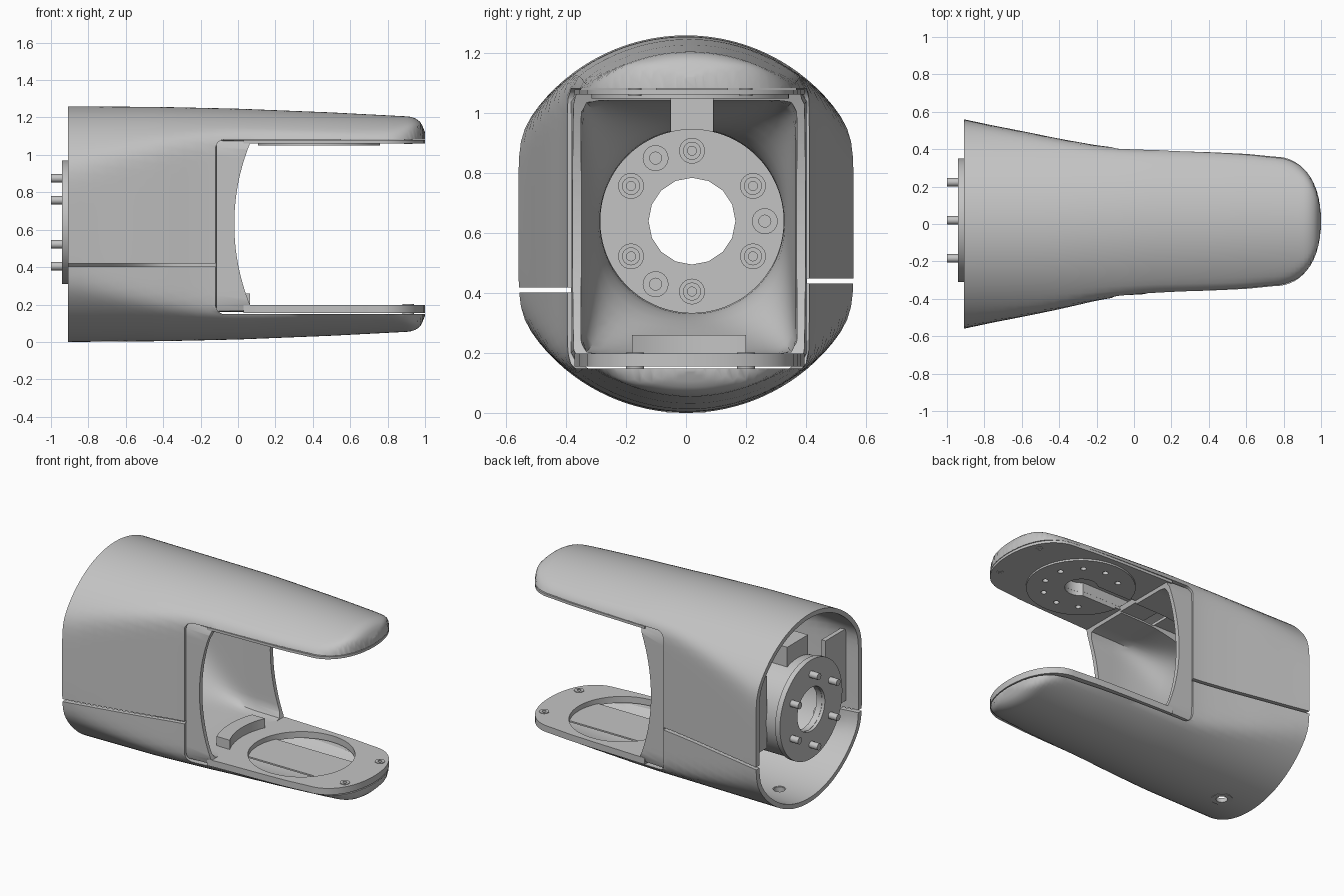
import bpy, bmesh, math
from mathutils import Matrix, Vector

old = bpy.data.objects.get("Cube")
if old:
    bpy.data.objects.remove(old)

grey = bpy.data.materials.new("light_grey")
grey.use_nodes = True
grey.diffuse_color = (0.55, 0.55, 0.55, 1)
grey.node_tree.nodes["Principled BSDF"].inputs["Base Color"].default_value = grey.diffuse_color


# ---------- helpers ----------
def finish(name, bm):
    bmesh.ops.remove_doubles(bm, verts=bm.verts, dist=1e-5)
    bmesh.ops.recalc_face_normals(bm, faces=bm.faces)
    mesh = bpy.data.meshes.new(name)
    bm.to_mesh(mesh)
    bm.free()
    mesh.materials.append(grey)
    ob = bpy.data.objects.new(name, mesh)
    bpy.context.collection.objects.link(ob)
    return ob


def loft(name, rings):
    bm = bmesh.new()
    loops = [[bm.verts.new(p) for p in ring] for ring in rings]
    for a, b in zip(loops, loops[1:]):
        for i in range(len(a)):
            j = (i + 1) % len(a)
            bm.faces.new((a[i], a[j], b[j], b[i]))
    bm.faces.new(loops[0])
    bm.faces.new(loops[-1])
    return finish(name, bm)


def prism(name, outline, z0, z1):
    return loft(name, [[(x, y, z) for x, y in outline] for z in (z0, z1)])


def box(name, lo, hi, bevel=0, axis=1):
    lo, hi = Vector(lo), Vector(hi)
    bm = bmesh.new()
    bmesh.ops.create_cube(bm, size=1, matrix=Matrix.Translation((lo + hi) / 2) @ Matrix.Diagonal((*(hi - lo), 1)))
    if bevel:
        edges = [e for e in bm.edges if abs((e.verts[0].co - e.verts[1].co).normalized()[axis]) > 0.9]
        bmesh.ops.bevel(bm, geom=edges, offset=bevel, segments=6, affect='EDGES', profile=0.5)
    return finish(name, bm)


def tube(name, axis, center, r, lo, hi, hole=0, n=48):
    """Disc or ring around an axis, from lo to hi along it."""
    bm = bmesh.new()
    if hole:
        profile = [(hole, lo), (r, lo), (r, hi), (hole, hi), (hole, lo)]
    else:
        profile = [(0, lo), (r, lo), (r, hi), (0, hi)]

    def point(radius, h, k):
        t = 2 * math.pi * k / n
        p = [center[0] + radius * math.cos(t), center[1] + radius * math.sin(t)]
        p.insert("xyz".index(axis), h)
        return bm.verts.new(p)
    for k in range(n):
        for (ra, ha), (rb, hb) in zip(profile, profile[1:]):
            bm.faces.new([point(ra, ha, k), point(ra, ha, k + 1), point(rb, hb, k + 1), point(rb, hb, k)])
    bmesh.ops.remove_doubles(bm, verts=bm.verts, dist=1e-5)
    bmesh.ops.dissolve_degenerate(bm, dist=1e-6, edges=bm.edges)
    return finish(name, bm)


def combine(ob, tool, op='DIFFERENCE'):
    mod = ob.modifiers.new(op.lower(), 'BOOLEAN')
    mod.object, mod.operation, mod.solver = tool, op, 'EXACT'
    bpy.context.view_layer.objects.active = ob
    bpy.ops.object.modifier_apply(modifier=mod.name)
    bpy.data.objects.remove(tool)


# ---------- outer form ----------
WIDTHS = [(-0.91, .56), (-0.75, .526), (-0.6, .497), (-0.4, .456), (-0.2, .415), (-0.1, .4),
          (0.05, .388), (0.2, .382), (0.4, .376), (0.6, .367), (0.75, .352)]
HEIGHTS = [(-0.91, .63), (-0.4, .626), (0, .617), (0.5, .597), (0.92, .575), (0.955, .563),
           (0.98, .54), (1.0, .49)]


def interp(table, x):
    x = min(max(x, table[0][0]), table[-1][0])
    for (xa, a), (xb, b) in zip(table, table[1:]):
        if x <= xb:
            return a + (b - a) * (x - xa) / (xb - xa)


def half_width(x):
    u = min(max((x - 0.75) / 0.25, 0), 1)
    return max(interp(WIDTHS, x) * (1 - u ** 2.2) ** (1 / 2.2), 0.02)


def mid_y(x):
    return 0.014 * min(max((x + 0.4) / 0.5, 0), 1)


def shell_ring(x, inset=0, n=144):
    w, r = max(half_width(x) - inset, 0.01), interp(HEIGHTS, x) - inset
    p = 36 - 20 * min(max((x - 0.5) / 0.4, 0), 1)
    ring = []
    for k in range(n):
        u = 2 * math.pi * k / n
        t = u + 0.4 * math.sin(2 * u)      # denser towards top and bottom
        d = (r ** -p + (abs(math.cos(t)) / w) ** p) ** (-1 / p)
        ring.append((x, mid_y(x) + d * math.cos(t), 0.63 + d * math.sin(t)))
    return ring


STATIONS = [-0.91 + 1.66 * i / 24 for i in range(25)]
STATIONS += [0.75 + 0.25 * math.sin(math.pi / 2 * i / 14) for i in range(1, 15)]

# Thin shell: hollow, open at the back, forked at the front, split along the sides
shell = loft("outer_shell", [shell_ring(x) for x in STATIONS])
hollow = [-0.95] + [x for x in STATIONS if -0.9 < x < 0.965]
combine(shell, loft("hollow", [shell_ring(x, 0.03) for x in hollow]))
combine(shell, box("mouth", (-0.12, -1, 0.148), (1.4, 1, 1.083), 0.05))
combine(shell, box("right_slit", (-1, -1, 0.402), (0, -0.3, 0.419)))
combine(shell, box("left_slit", (-1, 0.3, 0.432), (0, 1, 0.449)))
combine(shell, tube("screw_hole", 'z', (-0.69, 0), 0.04, -0.1, 0.2))
tube("shell_screw_rim", 'z', (-0.69, 0), 0.065, 0.001, 0.03, 0.035)


# ---------- inner cup: boxy mouth narrowing to a round neck ----------
def cup_ring(x, w, h, p, y=0.01, z=0.62, n=96):
    ring = []
    for k in range(n):
        t = 2 * math.pi * (k + 0.5) / n
        c, s = math.cos(t), math.sin(t)
        d = (abs(c / w) ** p + abs(s / h) ** p) ** (-1 / p)
        ring.append((x, y + d * c, z + d * s))
    return ring


def throat(steps, grow):
    """Rings that blend evenly from the boxy mouth to the round neck."""
    rings = []
    for i in range(steps + 1):
        f = i / steps
        s = f * f * (3 - 2 * f)
        rings.append(cup_ring(-0.118 - 0.56 * f, .356 + grow - .05 * s, .42 + grow - .114 * s,
                              2 + 20 * (1 - f) ** 3, .01 + .01 * s, .62 + .02 * s))
    return rings


cup = loft("inner_cup", [cup_ring(0.2, .378, .46, 30), cup_ring(-0.115, .394, .46, 30)]
           + throat(10, 0.012) + [cup_ring(-0.92, .318, .318, 2, .02, .64)])
combine(cup, box("channel_housing", (-0.84, -0.09, 0.88), (-0.2, 0.13, 1.07)), 'UNION')
combine(cup, loft("cup_hollow", [cup_ring(0.25, .368, .425, 24)] + throat(10, 0)
                  + [cup_ring(-0.88, .306, .306, 2, .02, .64)]))
combine(cup, box("cable_channel", (-0.8, -0.05, 0.94), (0.3, 0.09, 1.052)))
combine(cup, tube("mouth_arc", 'y', (1.13, 0.63), 1.15, -1, 1, n=160))
combine(cup, tube("bore", 'x', (0.02, 0.64), 0.145, -1, -0.8, n=16))

# Webs tying the neck to the upper shell
for side, y0, y1 in (("right", -0.505, -0.29), ("left", 0.33, 0.505)):
    box(side + "_web", (-0.83, y0, 0.47), (-0.8, y1, 0.95))

# ---------- rear mounting flange with bolts and locating bosses ----------
tube("mounting_flange", 'x', (0.02, 0.64), 0.33, -0.94, -0.905, 0.145, 64)
for i in range(6):
    a = math.radians(30 + 60 * i)
    c = (0.02 + 0.235 * math.cos(a), 0.64 + 0.235 * math.sin(a))
    tube("bolt_shaft", 'x', c, 0.022, -1.0, -0.87, n=20)
    tube("bolt_washer", 'x', c, 0.043, -0.885, -0.868, n=24)
    tube("bolt_head", 'x', c, 0.03, -0.87, -0.835, 0.015, 24)
for i in range(3):
    a = math.radians(120 * i)
    c = (0.02 + 0.243 * math.cos(a), 0.64 + 0.243 * math.sin(a))
    tube("locating_boss", 'x', c, 0.043, -0.885, -0.86, 0.02, 24)


# ---------- fork plates ----------
def plate_outline(x0, inset):
    xs = [x0] + [x for x in STATIONS if x > x0 + 0.02]
    side = [(x, half_width(x) - inset) for x in xs]
    return [(x, mid_y(x) - w) for x, w in side] + [(x, mid_y(x) + w) for x, w in reversed(side)]


def keyhole(ob):
    combine(ob, box("slot", (-0.2, -0.05, 1.0), (0.43, 0.09, 1.14)))
    combine(ob, tube("slot_end", 'z', (0.43, 0.02), 0.1, 1.0, 1.14))


def bolt_circle(ob):
    for i in (0, 1, 2, 3, 6, 7, 8, 9):     # none where the slot runs
        a = math.radians(36 * i + 18)
        spot = (0.43 + 0.23 * math.cos(a), 0.014 + 0.23 * math.sin(a))
        combine(ob, tube("hole", 'z', spot, 0.018, 1.0, 1.14, n=16))


upper_plate = prism("upper_plate", plate_outline(0.03, 0.006), 1.062, 1.079)
upper_disc = tube("upper_disc", 'z', (0.43, 0.014), 0.33, 1.05, 1.062, n=64)
for part in (upper_plate, upper_disc):
    keyhole(part)
    bolt_circle(part)
channel_tub = box("channel_tub", (-0.08, -0.1, 1.0795), (0.55, 0.14, 1.15))
keyhole(channel_tub)

lower_plate = prism("lower_plate", plate_outline(0.03, 0.006), 0.155, 0.198)
combine(lower_plate, tube("round_opening", 'z', (0.46, 0.014), 0.325, 0.1, 0.3, n=64))
box("recess_floor", (0.12, -0.14, 0.156), (0.8, 0.16, 0.166))
for y in (-0.17, 0.2):
    tube("lower_plate_screw", 'z', (0.91, y), 0.03, 0.14, 0.202, 0.012, 24)
    tube("upper_plate_screw", 'z', (0.91, y), 0.022, 1.058, 1.085, 0.01, 24)

# Curved step at the root of the lower fork
step = box("root_step", (-0.16, -0.18, 0.17), (0.12, 0.2, 0.26))
combine(step, tube("step_arc", 'z', (0.46, 0.014), 0.53, 0.1, 0.4, 0.44, 96), 'INTERSECT')

# ---------- shading ----------
bpy.ops.object.select_all(action='DESELECT')
for ob in bpy.context.scene.objects:
    if ob.type == 'MESH' and grey.name in ob.data.materials:
        ob.select_set(True)
        bpy.context.view_layer.objects.active = ob
bpy.ops.object.shade_smooth_by_angle(angle=math.radians(32))
